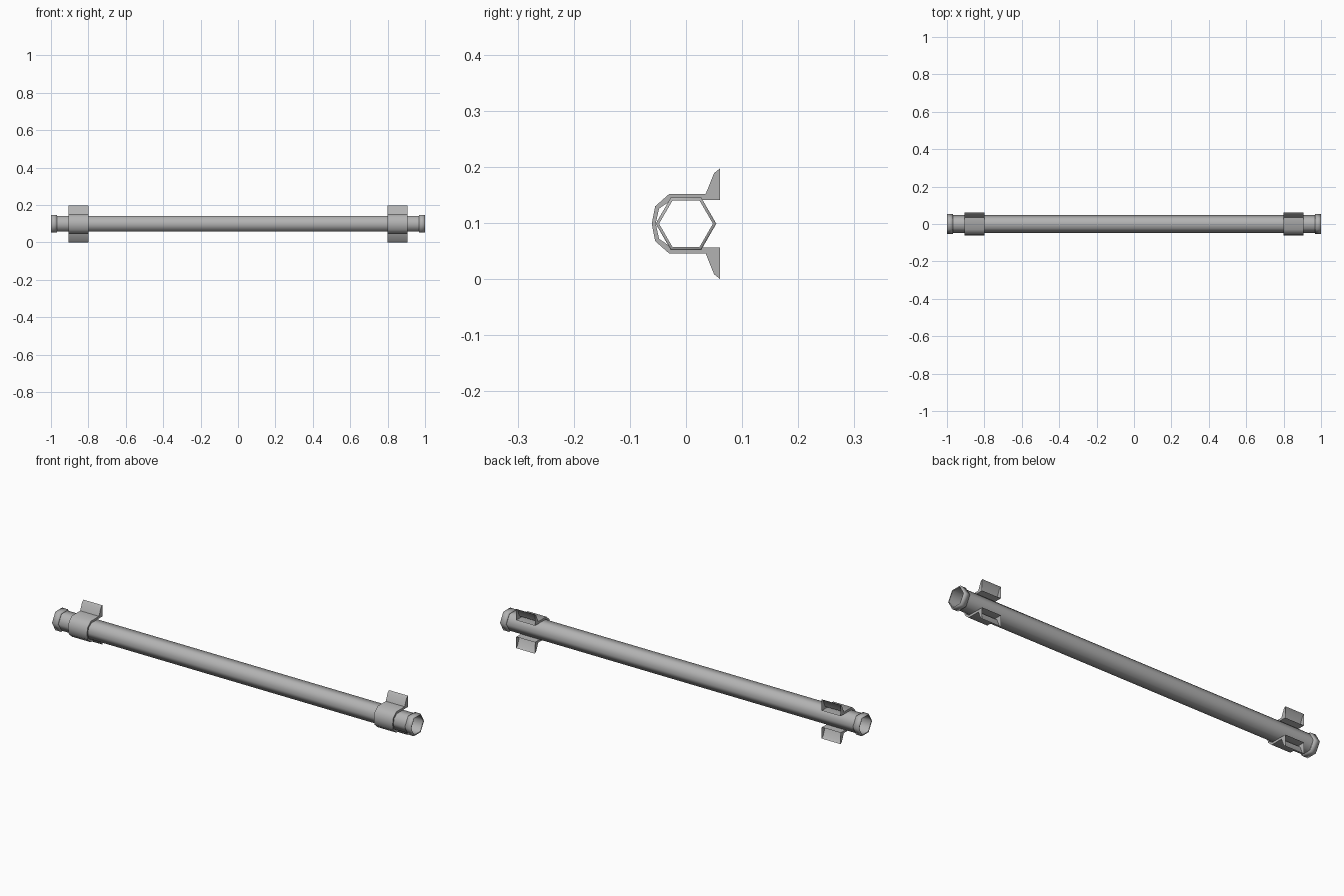
import bpy
import bmesh
from math import cos, sin, tau

cube = bpy.data.objects.get("Cube")
if cube:
    bpy.data.objects.remove(cube, do_unlink=True)

AXIS_Z = 0.099

grey = bpy.data.materials.new("metal_grey")
grey.use_nodes = True
grey.diffuse_color = (0.45, 0.45, 0.45, 1)
bsdf = grey.node_tree.nodes["Principled BSDF"]
bsdf.inputs["Base Color"].default_value = grey.diffuse_color
bsdf.inputs["Roughness"].default_value = 0.6


def hexagon(radius):
    return [(radius * cos(tau * i / 6), radius * sin(tau * i / 6)) for i in range(6)]


def finish(bm, name, smooth_angle):
    """Turn the bmesh into a smooth-shaded object with sharp edges kept."""
    for face in bm.faces:
        face.smooth = True
    for edge in bm.edges:
        edge.smooth = len(edge.link_faces) == 2 and edge.calc_face_angle() < smooth_angle
    mesh = bpy.data.meshes.new(name)
    bm.to_mesh(mesh)
    bm.free()
    mesh.materials.append(grey)
    obj = bpy.data.objects.new(name, mesh)
    bpy.context.collection.objects.link(obj)


def loft(name, sections, smooth_angle):
    """Join (x, radius) hexagon sections into a skin along x."""
    bm = bmesh.new()
    rings = [[bm.verts.new((x, y, z + AXIS_Z)) for y, z in hexagon(r)]
             for x, r in sections]
    for a, b in zip(rings, rings[1:]):
        for i in range(6):
            j = (i + 1) % 6
            bm.faces.new((a[i], a[j], b[j], b[i]))
    finish(bm, name, smooth_angle)


# Bracket outline: outer upper half and inner upper half, mirrored below
OUTER = [(-0.03, 0.053), (0.035, 0.053), (0.05, 0.09), (0.061, 0.099)]
INNER = [(0.061, 0.042), (-0.026, 0.042), (-0.048, 0.027)]


def bracket(name, x0, x1):
    upper = [(-0.055, 0.031)] + OUTER + INNER
    lower = [(y, -z) for y, z in reversed(upper)]
    outline = [(-0.061, 0)] + upper + [(-0.054, 0)] + lower
    bm = bmesh.new()
    ends = [[bm.verts.new((x, y, z + AXIS_Z)) for y, z in outline] for x in (x0, x1)]
    count = len(outline)
    for i in range(count):
        j = (i + 1) % count
        # The flanges are open at the back
        if outline[i][0] > 0.06 and outline[j][0] > 0.06:
            continue
        bm.faces.new((ends[0][i], ends[0][j], ends[1][j], ends[1][i]))
    bm.faces.new(ends[0][::-1])
    bm.faces.new(ends[1])
    bmesh.ops.recalc_face_normals(bm, faces=bm.faces[:])
    finish(bm, name, 0.8)


# Hollow six-sided pipe
loft("pipe", [(-1, 0.048), (1, 0.048)], 1.2)

# End collars and wall brackets on both sides
for side, s in (("left", 1), ("right", -1)):
    loft(side + "_collar", [(s * x, r) for x, r in
         ((0.968, 0.048), (0.968, 0.054), (1, 0.054), (1, 0.048))][::s], 0.9)
    bracket(side + "_bracket", min(s * 0.8, s * 0.905), max(s * 0.8, s * 0.905))
